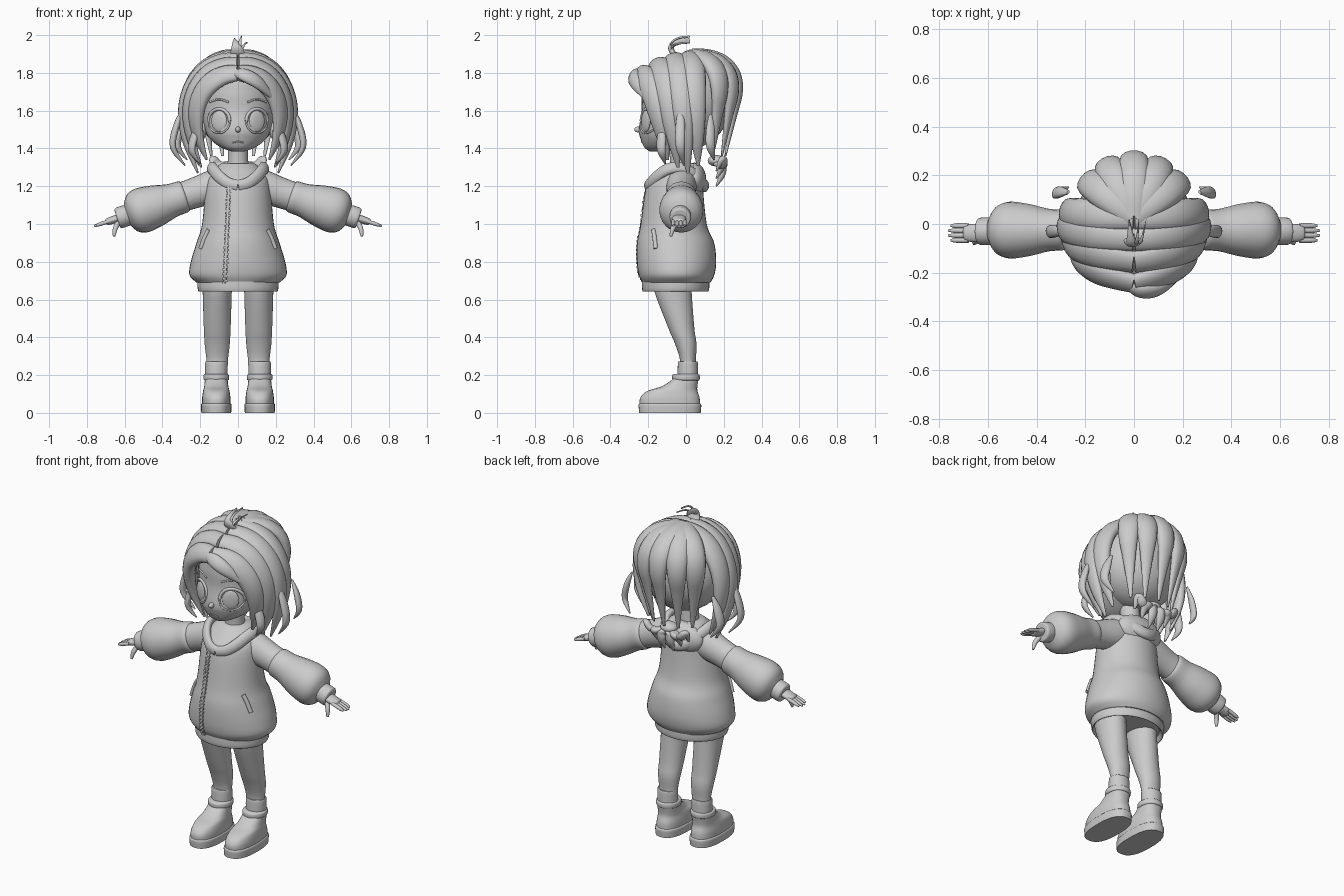
import bpy, bmesh, math
from math import sin, cos, pi, tau, radians
from mathutils import Vector

cube = bpy.data.objects.get("Cube")
if cube:
    bpy.data.objects.remove(cube, do_unlink=True)

COLOUR = (0.6, 0.6, 0.6, 1)
grey = bpy.data.materials.new("plain grey")
grey.use_nodes = True
grey.diffuse_color = COLOUR
grey.node_tree.nodes["Principled BSDF"].inputs["Base Color"].default_value = COLOUR

X, Y, Z = Vector((1, 0, 0)), Vector((0, 1, 0)), Vector((0, 0, 1))
HEAD_CENTRE = Vector((0, 0, 1.6))
FOOT_X = .115
EYE_X, EYE_Z = .1, 1.545


def finish(name, bm):
    """Turn a bmesh into a smooth shaded, coloured object."""
    bmesh.ops.recalc_face_normals(bm, faces=bm.faces[:])
    mesh = bpy.data.meshes.new(name)
    bm.to_mesh(mesh)
    bm.free()
    mesh.materials.append(grey)
    mesh.shade_smooth()
    mesh.set_sharp_from_angle(angle=radians(50))
    obj = bpy.data.objects.new(name, mesh)
    bpy.context.collection.objects.link(obj)
    return obj


def smooth(rows, steps=6):
    """Catmull-Rom interpolation of number tuples."""
    out = []
    last = len(rows) - 1
    for i in range(last):
        before, start, end, after = (rows[max(0, min(last, j))] for j in range(i - 1, i + 3))
        for step in range(steps):
            t = step / steps
            out.append(tuple(
                b + t / 2 * (c - a + t * (2 * a - 5 * b + 4 * c - d + t * (3 * (b - c) + d - a)))
                for a, b, c, d in zip(before, start, end, after)))
    return out + [tuple(rows[-1])]


def tube(name, rows, ref=Y, axis=None, centre=None, side=1, n=20, power=2):
    """Loft ellipses along rows of (x, y, z, half width, half depth along ref)."""
    rows = smooth(rows)
    points = [Vector((side * row[0], row[1], row[2])) for row in rows]
    bm = bmesh.new()
    rings = []
    for i, (point, row) in enumerate(zip(points, rows)):
        ahead = points[min(i + 1, len(points) - 1)]
        tangent = axis or (ahead - points[max(i - 1, 0)]).normalized()
        outward = point - centre if centre else ref
        v = (outward - tangent * outward.dot(tangent)).normalized()
        u = v.cross(tangent)
        ring = []
        for k in range(n):
            c, s = (math.copysign(abs(w) ** (2 / power), w) for w in (cos(tau * k / n), sin(tau * k / n)))
            ring.append(bm.verts.new(point + u * c * row[3] + v * s * row[4]))
        rings.append(ring)
    for lower, upper in zip(rings, rings[1:]):
        for k in range(n):
            bm.faces.new((lower[k], lower[k - 1], upper[k - 1], upper[k]))
    bm.faces.new(rings[0])
    bm.faces.new(rings[-1])
    return finish(name, bm)


def column(name, rows, x=0, **options):
    """Upright body from rows of (height, y, half width, half depth)."""
    tube(name, [(x, y, z, a, b) for z, y, a, b in rows], axis=Z, n=40, **options)


def arm(name, rows, side, y=-.025, flat=1):
    """Part on the sloping arm line from rows of (x, radius)."""
    tube(name, [(x, y, 1.24 - x * .33, r, r * flat) for x, r in rows], side=side, n=24)


def ball(name, place, scale, turn=0):
    bm = bmesh.new()
    bmesh.ops.create_uvsphere(bm, u_segments=32, v_segments=18, radius=1)
    obj = finish(name, bm)
    obj.location, obj.scale, obj.rotation_euler.z = place, scale, turn


def front(rows, x, z):
    """Front y of a column at x and height z."""
    _, y, a, b = min(smooth(rows), key=lambda row: abs(row[0] - z))
    return y - b * math.sqrt(max(0, 1 - (x / a) ** 2))


def line_on(name, body, path, radius, side=1):
    """Thin raised line over the front of a column, along (x, z) points."""
    tube(name, [(x, front(body, x, z), z, radius, radius) for x, z in path], side=side, n=10)


def strand(name, points, width, depth, side=1, loose=False):
    """Hair lock tapering to its tip; loose locks taper at both ends."""
    rows = []
    for i, point in enumerate(points):
        k = i / (len(points) - 1)
        size = sin(pi * (.1 + .84 * k)) if loose else min(1, .75 + k) * (1 - .88 * k ** 4)
        rows.append((*point, width * size, depth * size))
    tube(name, rows, centre=HEAD_CENTRE, side=side, n=14)


def falling_hair(name, y, top, heading, reach, drift, bottom, fullness, side=1):
    """Lock that arcs out from the parting and drops, curling in at the end."""
    points = []
    for k in range(8):
        t = k / 7
        out = reach * sin(2.3 * t)
        drop = max(0, cos(t * pi / 2)) ** fullness
        points.append((out * sin(heading), y + out * cos(heading) + drift * t, bottom + (top - bottom) * drop))
    strand(name, points, .066, .04, side)


def loose_lock(name, x, y, z, length, side):
    bulge = length / 5
    strand(name, [(x, y, z), (x + bulge * .7, y, z - length / 3), (x + bulge, y, z - length * .7),
                  (x, y + .02, z - length)], .027, .018, side, True)


# Hooded coat body and hem
coat = [(.69, -.05, .22, .18), (.73, -.05, .257, .2), (.8, -.05, .25, .21), (.9, -.055, .22, .204),
        (1, -.065, .19, .175), (1.2, -.06, .17, .15), (1.27, -.03, .145, .13), (1.32, -.02, .09, .085)]
column("coat_body", coat)
column("coat_hem", [(.67, -.055, .19, .15), (.642, -.055, .205, .17), (.66, -.055, .214, .178),
                    (.71, -.055, .215, .178)])

# Hood rim and the folded hood behind the neck
turns = [tau * k / 16 for k in range(17)]
tube("hood_rim", [(.14 * sin(a), -.05 - .15 * cos(a), 1.3 - .1 * cos(a) ** 2, .032, .022) for a in turns],
     centre=Vector((0, -.04, 1.22)))
ball("folded_hood", (0, .045, 1.235), (.145, .062, .09))

# Zip placket with alternating teeth
zip_path = [(-.07 + k * .002, .69 + k * .046) for k in range(12)]
line_on("zip_placket", coat, zip_path, .008)
bm = bmesh.new()
for k, (x, z) in enumerate(smooth(zip_path, 4)):
    x += .008 if k % 2 else -.008
    tooth = bmesh.ops.create_cube(bm, size=.012)["verts"]
    bmesh.ops.translate(bm, verts=tooth, vec=(x, front(coat, x, z) - .004, z))
finish("zip_teeth", bm)

# Neck, head, nose and mouth
column("neck", [(1.22, -.03, .075, .07), (1.32, -.03, .055, .055), (1.46, -.04, .055, .055)])
head = [(1.383, -.15, .03, .04), (1.405, -.125, .09, .095), (1.45, -.085, .148, .155), (1.5, -.06, .174, .19),
        (1.6, -.035, .195, .2), (1.7, 0, .2, .235), (1.79, 0, .17, .21), (1.86, .02, .08, .1)]
column("head", head)
ball("nose", (0, -.25, 1.5), (.014, .024, .016))
line_on("mouth", head, [(-.03, 1.43), (0, 1.436), (.03, 1.43)], .004)

for word, s in (("left", 1), ("right", -1)):
    # Ear, eye, lash and brow
    ball(word + "_ear", (s * .187, -.06, 1.5), (.02, .035, .052))
    ball(word + "_eye", (s * EYE_X, front(head, EYE_X, EYE_Z), EYE_Z), (.046, .012, .056), s * .5)
    rim = [(EYE_X + .056 * cos(a), EYE_Z + .064 * sin(a)) for a in turns]
    line_on(word + "_eye_rim", head, rim, .005, s)
    line_on(word + "_eyelash", head, rim[:9], .009, s)
    line_on(word + "_eyebrow", head, [(.05, 1.645), (.1, 1.66), (.15, 1.645)], .005, s)

    # Sleeve and cuff
    arm(word + "_upper_sleeve", [(.04, .09), (.13, .09), (.24, .08), (.34, .08)], s, flat=.9)
    arm(word + "_puff_sleeve", [(.275, .07), (.29, .085), (.35, .09), (.43, .11), (.51, .12),
                                (.56, .1), (.59, .05)], s, flat=.97)
    arm(word + "_cuff", [(.57, .052), (.6, .057), (.635, .054), (.64, .035)], s, -.03)

    # Hand
    arm(word + "_palm", [(.61, .02), (.65, .021), (.69, .018), (.7, .01)], s, -.037, 1.8)
    for k in range(4):
        tip = .767 - .01 * abs(k - 1.5)
        arm(f"{word}_finger_{k + 1}", [(.68, .01), (.73, .01), (tip, .005)], s, -.007 - k * .02)
    tube(word + "_thumb", [(.63, -.05, 1.015, .014, .014), (.65, -.07, .975, .013, .013),
                           (.656, -.08, .935, .007, .007)], side=s)

    # Pocket lip
    line_on(word + "_pocket_lip", coat, [(.155, .97), (.175, .93), (.198, .87)], .012, s)

    # Leg, sock and shoe
    column(word + "_leg", [(.2, .01, .055, .043), (.28, .01, .057, .042), (.36, 0, .066, .056),
                           (.45, -.025, .071, .069), (.64, -.068, .077, .098), (.72, -.07, .08, .1)],
           x=.11, side=s)
    column(word + "_sock", [(.17, .01, .058, .055), (.262, .01, .059, .053), (.272, .01, .053, .046)],
           x=FOOT_X, side=s)
    column(word + "_shoe_sole", [(0, -.085, .079, .163), (.04, -.085, .081, .166), (.05, -.085, .076, .16)],
           x=FOOT_X, side=s, power=2.5)
    column(word + "_shoe_upper", [(.04, -.085, .075, .16), (.08, -.085, .075, .157), (.115, -.073, .07, .134),
                                  (.14, -.035, .064, .095), (.175, -.005, .06, .07), (.2, .004, .057, .062)],
           x=FOOT_X, side=s, power=2.4)
    column(word + "_ankle_strap", [(.17, 0, .056, .06), (.177, 0, .067, .072), (.2, 0, .067, .072),
                                   (.207, 0, .056, .06)], x=FOOT_X, side=s)

    # Hair sweeping from the parting over the sides
    for k, (part, reach, bottom) in enumerate((("face", .222, 1.34), ("front", .26, 1.3),
                                               ("side", .285, 1.27), ("crown", .275, 1.31))):
        y = -.245 + k * .09
        falling_hair(f"{word}_{part}_hair", y, 1.89 - 1.2 * (y - .03) ** 2, pi / 2, reach,
                     .05 - .4 * y, bottom, 1, s)

    # Hair falling behind the crown
    for part, heading in (("inner", 27), ("outer", 52)):
        falling_hair(f"{word}_{part}_back_hair", .03, 1.895, radians(heading), .24, 0, 1.36, .6, s)

    # Loose locks and the tails below the tie
    loose_lock(word + "_flyaway_lock", .28, -.03, 1.63, .32, s)
    loose_lock(word + "_rear_flyaway", .27, .13, 1.58, .24, s)
    loose_lock(word + "_cheek_lock", .2, -.13, 1.54, .22, s)
    for k in range(3):
        x, z = .03 + k * .05, 1.2 + k * .04
        strand(f"{word}_tail_lock_{k + 1}", [(0, .14, 1.33), (x * .7, .19, 1.31), (x, .19, z + .06),
                                             (x, .16, z)], .028, .02, s, True)

# Hair base, centre back lock, tie and fringe
ball("hair_base", (0, .02, 1.64), (.24, .215, .24))
falling_hair("centre_back_hair", .03, 1.9, 0, .24, 0, 1.36, .6)
ball("hair_tie", (0, .16, 1.335), (.05, .045, .03))
strand("swept_fringe", [(-.035, -.25, 1.805), (.03, -.275, 1.79), (.11, -.265, 1.745), (.205, -.2, 1.65)],
       .04, .025, loose=True)

# Curling tuft on the crown
for part, lean, height, width in (("leaf", -.02, .09, .045), ("tall", .02, .112, .016), ("short", .05, .08, .014)):
    tube(f"crown_tuft_{part}", [(lean * t, -.05 + .07 * t - .06 * sin(pi * t), 1.88 + height * sin(1.6 * t),
                                 width / 3, width * (1.03 - t)) for t in (0, .2, .4, .6, .8, 1)], ref=X)
